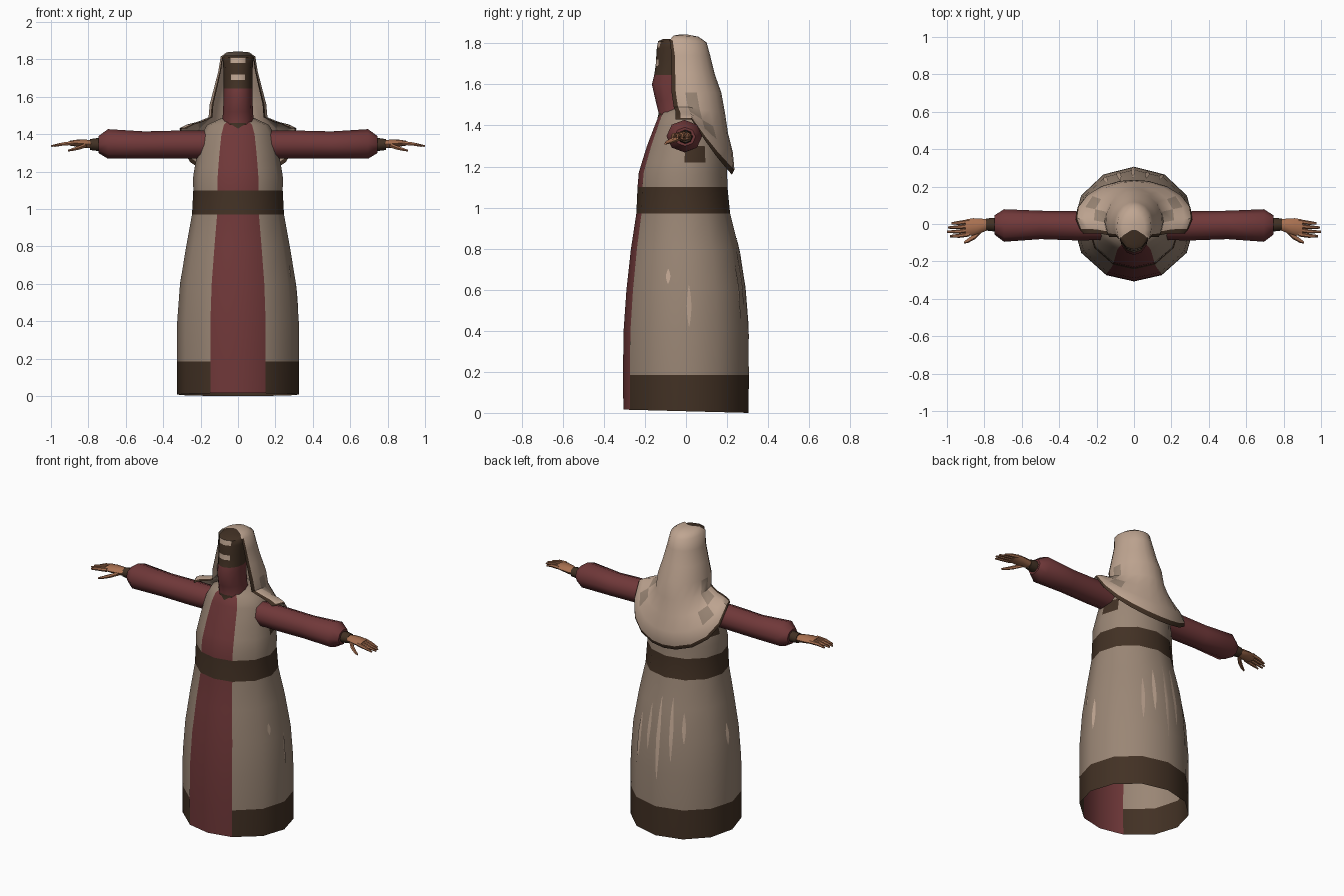
import bpy, bmesh, math
from math import sin, cos, radians
from mathutils import Vector

if "Cube" in bpy.data.objects:
    bpy.data.objects.remove(bpy.data.objects["Cube"])


def material(name, r, g, b):
    # sRGB bytes to a linear flat colour
    col = [((c / 255 + 0.055) / 1.055) ** 2.4 for c in (r, g, b)] + [1]
    m = bpy.data.materials.new(name)
    m.use_nodes = True
    m.diffuse_color = col
    bsdf = m.node_tree.nodes["Principled BSDF"]
    bsdf.inputs["Base Color"].default_value = col
    bsdf.inputs["Roughness"].default_value = 0.9
    return m


MATS = [material("taupe cloth", 154, 134, 117), material("red cloth", 112, 56, 57),
        material("dark brown trim", 66, 49, 36), material("light tan cloth", 192, 166, 146),
        material("skin", 168, 112, 80)]
TAUPE, RED, DARK, TAN, SKIN = range(5)


def loft(name, rings, rule, closed=True, caps=(None, None)):
    """Skin a list of point rings; rule(row, column) gives the colour, caps the end colours."""
    bm = bmesh.new()
    rows = [[bm.verts.new(p) for p in ring] for ring in rings]
    n = len(rows[0])
    for i in range(len(rows) - 1):
        for j in range(n if closed else n - 1):
            k = (j + 1) % n
            f = bm.faces.new((rows[i][j], rows[i][k], rows[i + 1][k], rows[i + 1][j]))
            f.material_index = rule(i, j)
    for row, col in zip((rows[0], rows[-1]), caps):
        if col is not None:
            bm.faces.new(row).material_index = col
    bmesh.ops.recalc_face_normals(bm, faces=bm.faces)
    me = bpy.data.meshes.new(name)
    bm.to_mesh(me)
    bm.free()
    for m in MATS:
        me.materials.append(m)
    ob = bpy.data.objects.new(name, me)
    bpy.context.collection.objects.link(ob)
    bpy.ops.object.select_all(action="DESELECT")
    ob.select_set(True)
    bpy.context.view_layer.objects.active = ob
    bpy.ops.object.shade_smooth_by_angle(angle=radians(50))
    return ob


def oval(z, rx, front, back, angles):
    # Horizontal ring; angle 0 faces the front
    mid, ry = (front + back) / 2, (back - front) / 2
    return [Vector((rx * sin(radians(a)), mid - ry * cos(radians(a)), z)) for a in angles]


# Robe: hem, skirt, belt and chest in one open shell
ROBE_ANGLES = [0, 27, 60, 90, 120, 150, 180, 210, 240, 270, 300, 333]
ROBE = [(0.01, .325, -.305, .305), (.185, .326, -.307, .306), (.4, .325, -.304, .304),
        (.6, .31, -.29, .29), (.8, .277, -.268, .258), (.97, .246, -.242, .215),
        (1.1, .239, -.236, .202), (1.17, .24, -.23, .2), (1.22, .232, -.215, .198),
        (1.3, .218, -.19, .185), (1.4, .195, -.152, .15), (1.45, .165, -.132, .12),
        (1.49, .08, -.09, .08)]
robe_rings = [oval(*r, ROBE_ANGLES) for r in ROBE]
for a, p in zip(ROBE_ANGLES, robe_rings[0]):
    p.z = 0.008 + 0.008 * cos(radians(a))


def robe_colour(i, j):
    if i == 5:
        return DARK
    if j in (0, 11):
        return RED
    if i == 0 or (i == 8 and j in (3, 8)):
        return DARK
    return TAUPE


loft("robe", robe_rings, robe_colour, caps=(None, TAUPE))


def robe_point(angle, z):
    # Point on the robe surface, lifted slightly outward
    i = max(k for k, r in enumerate(ROBE) if r[0] <= z)
    t = (z - ROBE[i][0]) / (ROBE[i + 1][0] - ROBE[i][0])
    j = max(k for k, a in enumerate(ROBE_ANGLES) if a <= angle)
    s = (angle - ROBE_ANGLES[j]) / 30
    low = robe_rings[i][j].lerp(robe_rings[i][j + 1], s)
    high = robe_rings[i + 1][j].lerp(robe_rings[i + 1][j + 1], s)
    p = low.lerp(high, t)
    return p + Vector((p.x, p.y, 0)).normalized() * 0.003


# Worn streaks on the back and sides of the skirt
for angle, z0, z1 in [(181, .36, .86), (166, .52, .8), (196, .48, .86), (152, .45, .72),
                      (211, .6, .78), (93, .42, .62), (72, .63, .7), (266, .55, .68)]:
    strip = []
    for k in range(7):
        half = 0.3 + 2 * sin(math.pi * k / 6)
        z = z0 + (z1 - z0) * k / 6
        strip.append([robe_point(angle + d, z) for d in (-half, 0, half)])
    loft("cloth_streak", strip, lambda i, j: TAN, closed=False)

# Veiled head: red scarf below, dark face covering above
HEAD = [(1.38, .09, -.15, .05), (1.43, .088, -.14, .05), (1.46, .085, -.133, .05),
        (1.52, .08, -.148, .04), (1.6, .077, -.166, .04), (1.645, .077, -.155, .04),
        (1.69, .077, -.148, .04), (1.72, .077, -.146, .04), (1.78, .08, -.142, .05),
        (1.81, .083, -.136, .06), (1.822, .075, -.11, .06)]
head_angles = range(0, 360, 30)


def head_colour(i, j):
    middle = j in (0, 11)
    if i == 1 and middle:
        return DARK
    if i < 5:
        return RED
    return TAN if middle and i in (6, 8) else DARK


loft("veiled_head", [oval(*r, head_angles) for r in HEAD], head_colour, caps=(None, DARK))

# Hood and cape: rings open at the front, (side z, back z, half width, front y, back y)
HOOD = [(1.842, 1.842, .015, -.035, .01), (1.838, 1.832, .06, -.06, .06),
        (1.815, 1.805, .093, -.08, .1), (1.74, 1.74, .105, -.07, .118),
        (1.65, 1.65, .128, -.07, .14), (1.56, 1.56, .152, -.07, .172),
        (1.49, 1.46, .158, -.06, .19), (1.467, 1.36, .215, -.05, .205),
        (1.453, 1.27, .27, -.05, .228), (1.437, 1.185, .305, -.05, .236),
        (1.43, 1.16, .313, -.05, .224)]
half_sweep = [0, 15, 35, 55, 75, 95, 112, 120]
hood_angles = [-a for a in reversed(half_sweep[1:])] + half_sweep
hood_rings = []
for side_z, back_z, w, front, back in HOOD:
    mid = front + (back - front) / 3
    ring = []
    for a in hood_angles:
        c = cos(radians(a))
        drop = max(c, 0) ** 0.75
        ring.append((w * sin(radians(a)), mid + (back - mid) * c,
                     side_z + (back_z - side_z) * drop))
    hood_rings.append(ring)
last = len(hood_angles) - 2


def hood_colour(i, j):
    if i == len(HOOD) - 2 or (j in (0, last) and i > 1):
        return DARK
    if (j in (2, last - 2) and i in (5, 6)) or (j in (3, last - 3) and i == 7):
        return TAUPE
    return TAN


loft("hood_cape", hood_rings, hood_colour, closed=False, caps=(TAN, None))


def tube(name, side, path, rule, sides=8, caps=(None, None)):
    # Oval tube running out along x: (x, y, z, y radius, z radius)
    rings = []
    for x, y, z, ry, rz in path:
        turn = [2 * math.pi * k / sides for k in range(sides)]
        rings.append([(side * x, y + ry * cos(t), z + rz * sin(t)) for t in turn])
    return loft(name, rings, rule, caps=caps)


# Arms and hands, mirrored
for side, label in ((1, "left"), (-1, "right")):
    tube(label + "_sleeve", side,
         [(.14, -.01, 1.345, .075, .075), (.3, -.01, 1.345, .078, .075),
          (.5, -.005, 1.342, .076, .073), (.695, -.008, 1.348, .087, .079),
          (.745, -.005, 1.345, .052, .046)], lambda i, j: RED, caps=(None, RED))
    tube(label + "_cuff", side,
         [(.72, -.005, 1.345, .036, .033), (.755, -.003, 1.345, .036, .034),
          (.792, -.003, 1.345, .032, .029)], lambda i, j: DARK, caps=(None, DARK))
    tube(label + "_palm", side,
         [(.77, -.003, 1.345, .026, .02), (.81, -.008, 1.348, .036, .023),
          (.86, -.015, 1.352, .046, .019), (.9, -.02, 1.352, .044, .013)],
         lambda i, j: SKIN, caps=(None, SKIN))
    for k in range(4):
        y = 0.014 - k * 0.023
        tip = (.975, .995, 1.0, .985)[k]
        tube(label + "_finger", side,
             [(.88, y, 1.353, .012, .012), (.935, y - .008, 1.348, .011, .01),
              (tip, y - .01, 1.337, .006, .005)], lambda i, j: SKIN, 6, (SKIN, SKIN))
    tube(label + "_thumb", side,
         [(.81, -.025, 1.342, .016, .014), (.85, -.065, 1.328, .016, .012),
          (.885, -.088, 1.318, .012, .009), (.91, -.1, 1.312, .006, .005)],
         lambda i, j: SKIN, 6, (SKIN, SKIN))
